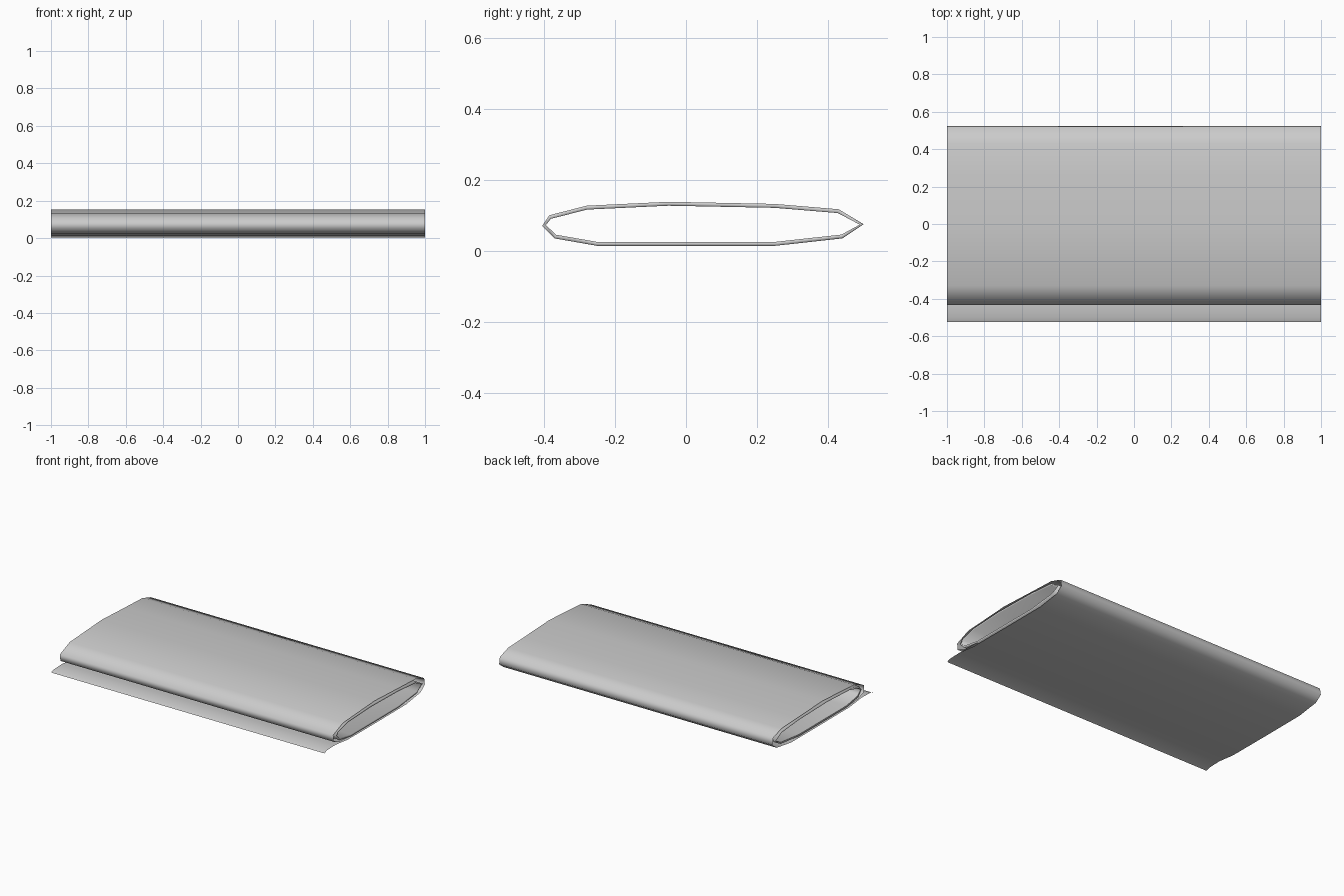
import bpy
import math

cube = bpy.data.objects.get("Cube")
if cube:
    bpy.data.objects.remove(cube)

mat = bpy.data.materials.new("light grey")
mat.use_nodes = True
grey = (0.6, 0.6, 0.6, 1)
mat.diffuse_color = grey
mat.node_tree.nodes["Principled BSDF"].inputs["Base Color"].default_value = grey


def loft(name, rings, closed):
    """Skin a row of equal-length (x, profile) rings."""
    n = len(rings[0][1])
    verts = [(x, y, z) for x, prof in rings for y, z in prof]
    faces = []
    for r in range(len(rings) - 1):
        for i in range(n if closed else n - 1):
            j = (i + 1) % n
            faces.append((r * n + i, r * n + j, (r + 1) * n + j, (r + 1) * n + i))
    mesh = bpy.data.meshes.new(name)
    mesh.from_pydata(verts, [], faces)
    mesh.materials.append(mat)
    obj = bpy.data.objects.new(name, mesh)
    bpy.context.collection.objects.link(obj)
    bpy.context.view_layer.objects.active = obj
    obj.select_set(True)
    bpy.ops.object.shade_smooth()
    obj.select_set(False)
    return obj


# Thin outer wrap: front flap, underside, back fold, top, front fold, tucked end
wrap = [(-.525, .005), (-.5, .015), (-.41, .018), (-.28, .003), (.05, .002),
        (.33, .003), (.48, .025), (.525, .06), (.517, .105), (.43, .133),
        (.26, .14), (0, .152), (-.33, .132), (-.433, .09), (-.428, .045),
        (-.37, .022), (-.25, .014)]
loft("outer_wrap", [(-1, wrap), (1, wrap)], False)

# Hollow flattened core with a rim at each end
core = [(-.405, .07), (-.385, .1), (-.28, .127), (-.05, .138), (.25, .132),
        (.43, .117), (.5, .075), (.44, .035), (.25, .014), (-.25, .014),
        (-.37, .035)]


def inset(prof, d):
    """Move a closed counter-clockwise or clockwise profile inwards by d."""
    out = []
    n = len(prof)
    for i, (y, z) in enumerate(prof):
        (ay, az), (by, bz) = prof[i - 1], prof[(i + 1) % n]
        ty, tz = by - ay, bz - az
        length = math.hypot(ty, tz)
        out.append((y + d * tz / length, z - d * ty / length))
    return out


inner = inset(core, .011)
loft("inner_core", [(-1, inner), (-1, core), (1, core), (1, inner), (-1, inner)], True)
